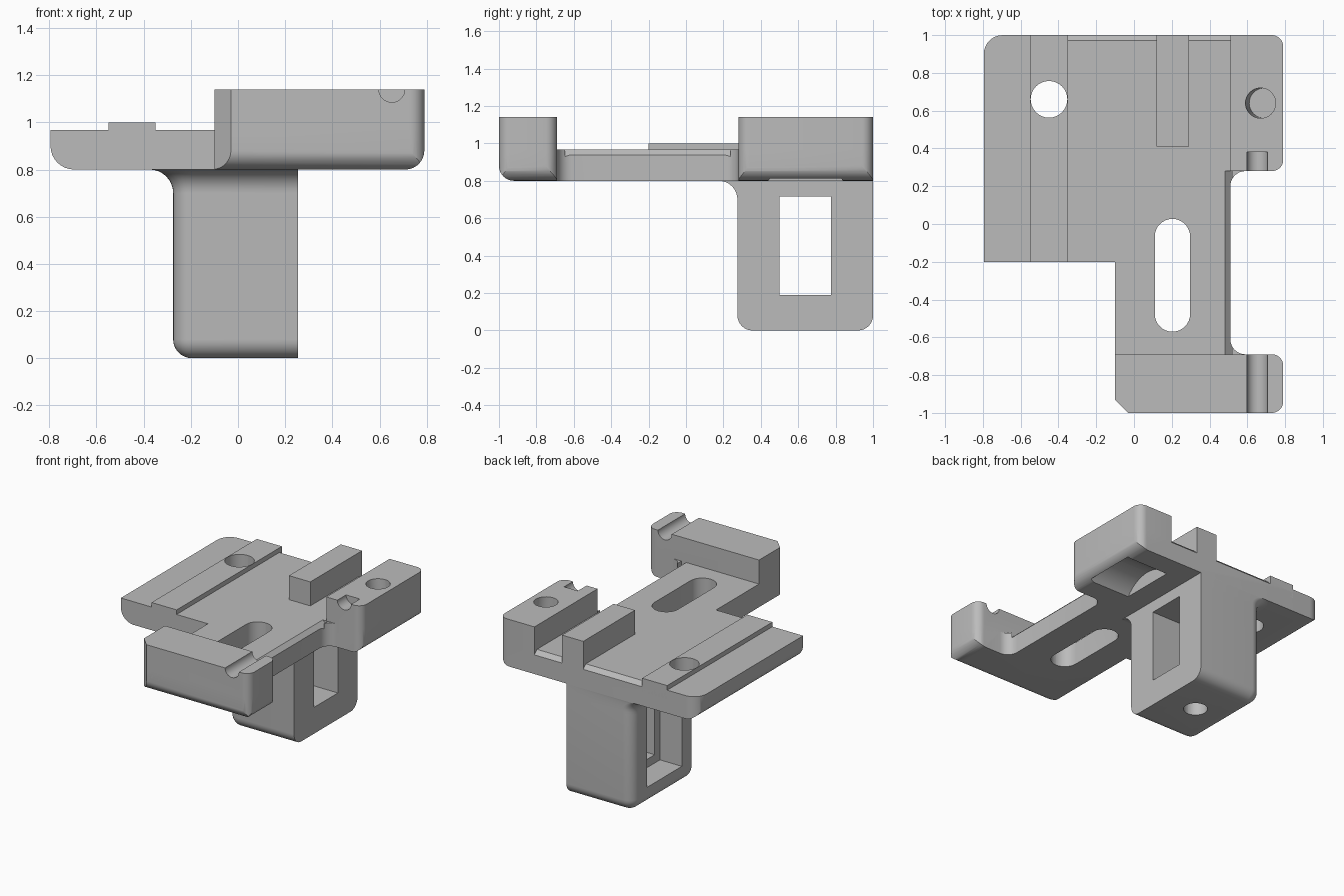
import bpy, bmesh
from math import sin, cos, pi
from mathutils import Vector

cube = bpy.data.objects.get("Cube")
if cube:
    bpy.data.objects.remove(cube)

grey = bpy.data.materials.new("plain_grey")
grey.use_nodes = True
grey.diffuse_color = (0.5, 0.5, 0.5, 1)
grey.node_tree.nodes["Principled BSDF"].inputs["Base Color"].default_value = (0.5, 0.5, 0.5, 1)


def outline(corners, steps=8):
    """Turn corners (a, b, radius) into a closed outline with rounded corners."""
    pts = []
    for i, (a, b, r) in enumerate(corners):
        p = Vector((a, b))
        if r == 0:
            pts.append(p)
            continue
        u = (Vector(corners[i - 1][:2]) - p).normalized()
        v = (Vector(corners[(i + 1) % len(corners)][:2]) - p).normalized()
        for k in range(steps + 1):
            t = k / steps * pi / 2
            pts.append(p + u * r * (1 - sin(t)) + v * r * (1 - cos(t)))
    return pts


def loft(name, rings):
    """Skin equal-length rings of points and cap both ends."""
    bm = bmesh.new()
    rows = [[bm.verts.new(p) for p in ring] for ring in rings]
    n = len(rows[0])
    for low, high in zip(rows, rows[1:]):
        for i in range(n):
            j = (i + 1) % n
            bm.faces.new((low[i], low[j], high[j], high[i]))
    bm.faces.new(rows[0][::-1])
    bm.faces.new(rows[-1])
    bmesh.ops.recalc_face_normals(bm, faces=bm.faces)
    mesh = bpy.data.meshes.new(name)
    bm.to_mesh(mesh)
    bm.free()
    mesh.materials.append(grey)
    obj = bpy.data.objects.new(name, mesh)
    bpy.context.collection.objects.link(obj)
    return obj


def prism(name, corners, start, end, axis="z", steps=8):
    place = {"x": lambda a, b, h: (h, a, b),
             "y": lambda a, b, h: (a, h, b),
             "z": lambda a, b, h: (a, b, h)}[axis]
    pts = outline(corners, steps)
    return loft(name, [[place(a, b, h) for a, b in pts] for h in (start, end)])


def rect(a0, a1, b0, b1, r=0):
    return [(a0, b0, r), (a1, b0, r), (a1, b1, r), (a0, b1, r)]


def disc(a, b, r):
    return rect(a - r, a + r, b - r, b + r, r * 0.9999)


def cut(cutter, *targets, mode="DIFFERENCE"):
    cutter.hide_render = True
    for obj in targets:
        mod = obj.modifiers.new("cut", "BOOLEAN")
        mod.operation, mod.object, mod.solver = mode, cutter, "EXACT"
        bpy.context.view_layer.objects.active = obj
        bpy.ops.object.modifier_apply(modifier=mod.name)
    bpy.data.objects.remove(cutter)


# Flat base plate with the two arms on its side
front_arm = [(-0.1, -0.93, 0), (-0.03, -1, 0), (0.79, -1, 0.06), (0.79, -0.69, 0.06)]
rear_arm = [(0.79, 0.28, 0.06), (0.79, 1, 0.06)]
plate = prism("base_plate", [(-0.795, -0.2, 0), (-0.1, -0.2, 0)] + front_arm
              + [(0.51, -0.69, 0.08), (0.51, 0.28, 0.08)] + rear_arm
              + [(-0.795, 1, 0.1)], 0.8, 0.967)

# Raised blocks, rib and rail
front_block = prism("front_block", [(-0.1, -0.69, 0)] + front_arm, 0.9, 1.14)
rear_block = prism("rear_block", [(0.51, 0.28, 0)] + rear_arm + [(0.51, 1, 0)], 0.9, 1.14)
rib = prism("rear_rib", rect(0.12, 0.29, 0.41, 1), 0.9, 1.14)
rail = prism("side_rail", rect(-0.55, -0.35, -0.2, 1), 0.9, 1.0)


# Post with a rounded foot and a flared top
def post_ring(offset, z):
    r = max(0.08 + offset, 0.004)
    left, front, back = -0.275 - offset, 0.275 - offset, 1 + min(offset, 0)
    return [(a, b, z) for a, b in outline(
        [(left, front, r), (0.255, front, 0), (0.255, back, 0), (left, back, r if offset < 0.01 else 0.09)])]


arc = [k / 8 * pi / 2 for k in range(9)]
post = loft("post", [post_ring(0.08 * (sin(t) - 1), 0.08 * (1 - cos(t))) for t in arc]
            + [post_ring(0.1 * (1 - cos(t)), 0.7 + 0.1 * sin(t)) for t in arc])

# Rounded undersides
cut(prism("round_sides", [(-0.795, 0.8, 0.1), (0.79, 0.8, 0.08), (0.79, 2, 0), (-0.795, 2, 0)],
          -2, 2, "y"), plate, mode="INTERSECT")
cut(prism("round_front", [(-1, 0.8, 0.08), (2, 0.8, 0), (2, 2, 0), (-1, 2, 0)],
          -2, 2, "x"), plate, mode="INTERSECT")

# Bevels on the top side edge and the back edge
cut(prism("side_bevel", [(0.48, 0.968, 0), (0.52, 0.928, 0), (0.52, 0.968, 0)],
          -0.69, 0.28, "y"), plate)
cut(prism("back_bevel", [(0.97, 0.968, 0), (1.01, 0.928, 0), (1.01, 0.968, 0)],
          -0.35, 0.51, "x"), plate)

# Round hole, long slot and foot hole
cut(prism("rail_hole", disc(-0.45, 0.66, 0.097), 0.5, 1.5), plate, rail, post)
cut(prism("slot", rect(0.11, 0.297, -0.57, 0.027, 0.0934), 0.5, 1.5), plate)
cut(prism("foot_hole", disc(0.0, 0.64, 0.08), -0.1, 0.3), post)

# Window through the post, widened on one side
cut(prism("window", rect(0.5, 0.775, 0.19, 0.715), -1, 1, "x"), post)
cut(prism("window_recess", rect(0.44, 0.84, 0.13, 0.765), -1, -0.1, "x"), post)

# Grooves across the arm tops
cut(prism("front_groove", disc(0.652, 1.14, 0.055), -1.1, -0.6, "y"), front_block)
cut(prism("rear_groove", disc(0.652, 1.14, 0.055), 0.2, 0.38, "y"), rear_block)

# Slightly tilted blind hole in the rear block
circle = outline(disc(0, 0, 0.08))
cut(loft("blind_hole", [[(a + x, b + 0.64, z) for a, b in circle]
                        for x, z in ((0.69, 0.94), (0.668, 1.16))]), plate, rear_block)

# Arched pocket under the rear block
cut(prism("arched_pocket", disc(0.64, 0.65, 0.25), 0.42, 0.75, "x", 12), plate)

# Smooth the rounded faces and keep the edges sharp
for obj in (plate, front_block, rear_block, rib, rail, post):
    bpy.ops.object.select_all(action="DESELECT")
    obj.select_set(True)
    bpy.context.view_layer.objects.active = obj
    bpy.ops.object.shade_smooth_by_angle(angle=0.52)
